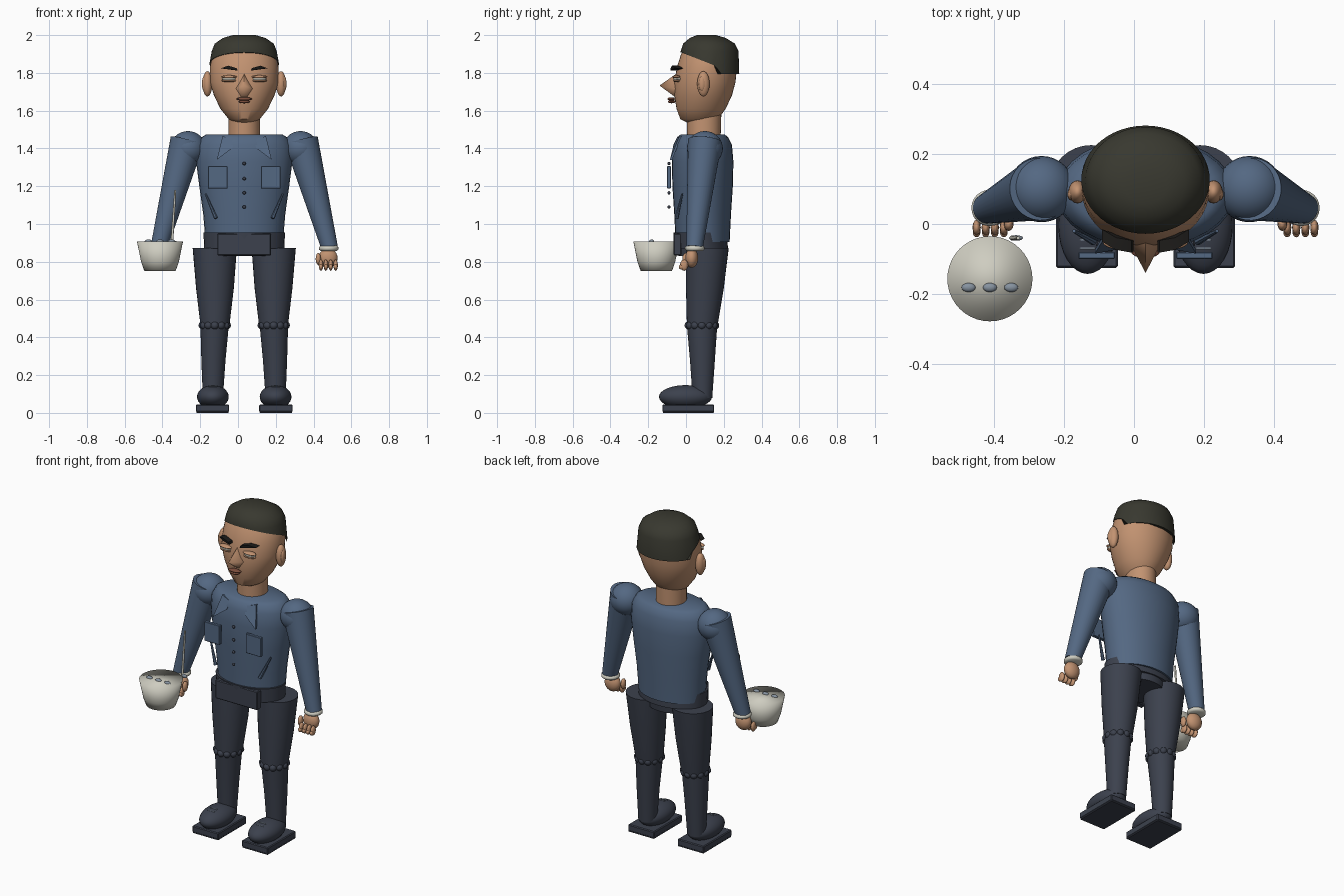
import bpy, bmesh, math
from mathutils import Vector, Matrix

CX = 0.033  # body centre line


def material(name, rgb):
    m = bpy.data.materials.new(name)
    m.diffuse_color = (*rgb, 1)
    return m


SHIRT = material("shirt_blue", (0.088, 0.138, 0.225))
NAVY = material("trouser_navy", (0.045, 0.053, 0.075))
SKIN = material("skin", (0.54, 0.29, 0.165))
HAIR = material("hair_dark", (0.04, 0.04, 0.029))
BROW = material("brow_black", (0.012, 0.011, 0.01))
WHITE = material("off_white", (0.62, 0.61, 0.53))
LIP = material("lip_brown", (0.2, 0.075, 0.045))
GREY = material("food_grey", (0.24, 0.29, 0.35))


def finish(name, bm, mat, angle=40):
    bmesh.ops.recalc_face_normals(bm, faces=bm.faces)
    me = bpy.data.meshes.new(name)
    bm.to_mesh(me)
    bm.free()
    me.materials.append(mat)
    me.shade_smooth()
    me.set_sharp_from_angle(angle=math.radians(angle))
    ob = bpy.data.objects.new(name, me)
    bpy.context.collection.objects.link(ob)
    return ob


def loft(name, rings, mat, n=32, angle=40, move=None):
    """Stack of ellipses: (z, cx, cy, rx, ry)."""
    bm = bmesh.new()
    loops = []
    for i, (z, cx, cy, rx, ry) in enumerate(rings):
        loop = []
        for k in range(n):
            a = 2 * math.pi * k / n
            p = Vector((cx + rx * math.cos(a), cy + ry * math.sin(a), z))
            loop.append(bm.verts.new(move(i, p) if move else p))
        loops.append(loop)
    for a, b in zip(loops, loops[1:]):
        for k in range(n):
            j = (k + 1) % n
            bm.faces.new((a[k], a[j], b[j], b[k]))
    bm.faces.new(loops[0])
    bm.faces.new(loops[-1])
    return finish(name, bm, mat, angle)


def ball(name, c, r, mat, seg=24, rot=0.0):
    bm = bmesh.new()
    m = Matrix.Translation(c) @ Matrix.Rotation(rot, 4, 'Y') @ Matrix.Diagonal((*r, 1))
    bmesh.ops.create_uvsphere(bm, u_segments=seg, v_segments=seg // 2, radius=1, matrix=m)
    return finish(name, bm, mat, 60)


def limb(name, a, b, ra, rb, mat, seg=24):
    a, b = Vector(a), Vector(b)
    d = b - a
    m = Matrix.Translation((a + b) / 2) @ d.to_track_quat('Z', 'Y').to_matrix().to_4x4()
    bm = bmesh.new()
    bmesh.ops.create_cone(bm, cap_ends=True, segments=seg, radius1=ra, radius2=rb,
                          depth=d.length, matrix=m)
    return finish(name, bm, mat)


def box(name, c, size, mat):
    bm = bmesh.new()
    bmesh.ops.create_cube(bm, size=1, matrix=Matrix.Translation(c) @ Matrix.Diagonal((*size, 1)))
    bmesh.ops.bevel(bm, geom=bm.edges[:], offset=min(size) * 0.12, segments=1, affect='EDGES')
    return finish(name, bm, mat, 30)


def hull(name, pts, mat, angle=40):
    bm = bmesh.new()
    for p in pts:
        bm.verts.new(p)
    bmesh.ops.convex_hull(bm, input=bm.verts[:])
    return finish(name, bm, mat, angle)


# --- torso, belt and pelvis
loft("torso", [(z, CX, 0.088, rx, ry) for z, rx, ry in (
    (0.905, 0.205, 0.143), (1.05, 0.217, 0.15), (1.2, 0.238, 0.16), (1.33, 0.255, 0.163),
    (1.42, 0.25, 0.155), (1.46, 0.225, 0.135), (1.475, 0.2, 0.115))], SHIRT)
loft("belt", [(0.87, CX, 0.08, 0.212, 0.142), (0.955, CX, 0.075, 0.216, 0.142)], NAVY)
loft("pelvis", [(0.83, CX, 0.085, 0.145, 0.125), (0.92, CX, 0.085, 0.15, 0.135)], NAVY)
box("belt_plate", (CX, -0.045, 0.892), (0.285, 0.04, 0.115), NAVY)
for z in (1.32, 1.24, 1.165, 1.09):
    ball("shirt_button", (CX, -0.09, z), (0.009, 0.008, 0.009), NAVY, 12)

# --- neck and head
loft("neck", [(1.45, CX, 0.095, 0.085, 0.088), (1.58, CX, 0.095, 0.083, 0.092)], SKIN)
loft("head", [(z, CX, (f + b) / 2, rx, (b - f) / 2) for z, f, b, rx in (
    (1.535, 0.01, 0.14, 0.05), (1.555, -0.03, 0.17, 0.082), (1.61, -0.05, 0.21, 0.126),
    (1.68, -0.062, 0.243, 0.16), (1.75, -0.062, 0.262, 0.183), (1.83, -0.048, 0.27, 0.182),
    (1.9, -0.026, 0.27, 0.17), (1.94, 0.0, 0.25, 0.14))], SKIN, 40)
hull("nose", [(CX, -0.14, 1.733), (CX, -0.045, 1.80), (CX - 0.05, -0.045, 1.715),
              (CX + 0.05, -0.045, 1.715), (CX - 0.018, -0.055, 1.67), (CX + 0.018, -0.055, 1.67)],
     SKIN, 75)
ball("upper_lip", (CX, -0.078, 1.662), (0.042, 0.02, 0.009), LIP, 16)
ball("lower_lip", (CX, -0.076, 1.648), (0.03, 0.02, 0.009), LIP, 16)


# hair cap: hairline falls from the forehead, then drops behind the ears
def hairline(i, p):
    if i == 0:
        p.z = 1.795 if p.y > 0.16 else 1.91 - 0.39 * (p.y + 0.03)
    return p


loft("hair", [(1.8, CX, 0.127, 0.184, 0.155), (1.915, CX, 0.125, 0.172, 0.153),
              (1.955, CX, 0.122, 0.156, 0.137), (1.985, CX, 0.115, 0.112, 0.095),
              (2.0, CX, 0.108, 0.06, 0.05)], HAIR, 48, 50, hairline)

for s in (-1, 1):
    def X(d):
        return CX + s * d

    # face details
    ball("ear", (X(0.195), 0.092, 1.742), (0.026, 0.033, 0.067), SKIN)
    ball("inner_ear", (X(0.212), 0.085, 1.742), (0.012, 0.018, 0.04), SKIN, 16)
    ball("eye", (X(0.08), -0.046, 1.768), (0.038, 0.022, 0.011), WHITE, 16)
    ball("upper_eyelid", (X(0.08), -0.05, 1.779), (0.043, 0.022, 0.009), SKIN, 16)
    ball("lower_eyelid", (X(0.08), -0.048, 1.758), (0.04, 0.02, 0.007), SKIN, 16)
    hull("eyebrow", [(X(d), y + t, z) for t in (0, 0.035) for d, y, z in (
        (0.035, -0.082, 1.812), (0.04, -0.082, 1.825), (0.085, -0.074, 1.838),
        (0.125, -0.05, 1.824), (0.08, -0.074, 1.82))], BROW)

    # shirt details
    box("chest_pocket", (X(0.14), -0.09, 1.247), (0.104, 0.02, 0.118), SHIRT)
    hull("collar_flap", [(X(d), y + t, z) for t in (0, 0.012) for d, y, z in (
        (0.115, -0.035, 1.465), (0.045, -0.05, 1.445), (0.065, -0.07, 1.40),
        (0.145, -0.085, 1.34))], SHIRT)
    limb("shirt_crease", (X(0.205), -0.02, 1.16), (X(0.15), -0.05, 1.03), 0.005, 0.011, SHIRT, 8)

    # arm, cuff and hand
    ball("shoulder", (X(0.298), 0.1, 1.4), (0.095, 0.095, 0.092), SHIRT, 32)
    limb("sleeve", (X(0.302), 0.1, 1.44), (X(0.452), 0.045, 0.875), 0.09, 0.044, SHIRT, 32)
    loft("cuff", [(z, X(0.447), 0.046, r, r) for z, r in (
        (0.858, 0.043), (0.865, 0.052), (0.877, 0.052), (0.885, 0.043))], WHITE, 24, 70)
    ball("palm", (X(0.444), 0.03, 0.82), (0.05, 0.034, 0.052), SKIN)
    for k in range(4):
        d = 0.406 + 0.026 * k
        ball("finger", (X(d), -0.01, 0.782), (0.012, 0.022, 0.03), SKIN, 12)
        ball("fingertip", (X(d), -0.024, 0.773), (0.011, 0.014, 0.014), SKIN, 12)
    ball("thumb", (X(0.392), 0.0, 0.815), (0.014, 0.02, 0.032), SKIN, 12)

    # trouser leg
    loft("thigh", [(0.45, X(0.155), 0.085, 0.075, 0.08), (0.66, X(0.155), 0.1, 0.1, 0.1),
                   (0.872, X(0.156), 0.113, 0.117, 0.113)], NAVY)
    loft("shin", [(0.08, X(0.166), 0.087, 0.053, 0.052), (0.28, X(0.163), 0.087, 0.064, 0.066),
                  (0.46, X(0.157), 0.085, 0.075, 0.08)], NAVY)
    for k in range(12):
        a = math.tau * k / 12
        ball("knee_fold", (X(0.156 + 0.064 * math.cos(a)), 0.084 + 0.07 * math.sin(a), 0.463),
             (0.022, 0.022, 0.022), NAVY, 12)

    # shoe with laces
    box("sole", (X(0.168), 0.012, 0.025), (0.177, 0.275, 0.04), NAVY)
    box("sole_base", (X(0.168), 0.012, 0.005), (0.172, 0.27, 0.01), NAVY)
    ball("shoe", (X(0.166), -0.003, 0.085), (0.084, 0.14, 0.062), NAVY, 32)
    for k in range(2):
        box("shoelace", (X(0.166), -0.045 - 0.025 * k, 0.143 - 0.006 * k),
            (0.045, 0.006, 0.006), GREY)

# --- bowl with food and spoon
BX, BY = -0.413, -0.157
loft("bowl", [(0.752, BX, BY, 0.083, 0.083), (0.8, BX, BY, 0.1, 0.1),
              (0.908, BX, BY, 0.122, 0.122)], WHITE, 40, 120)
for k in (-1, 0, 1):
    ball("food_piece", (BX + 0.061 * k, BY - 0.025, 0.908), (0.02, 0.013, 0.01), GREY, 16)
limb("spoon_handle", (-0.35, -0.04, 0.9), (-0.332, -0.04, 1.18), 0.007, 0.005, WHITE, 10)
ball("spoon_end", (-0.338, -0.04, 0.9), (0.02, 0.008, 0.012), GREY, 16)
